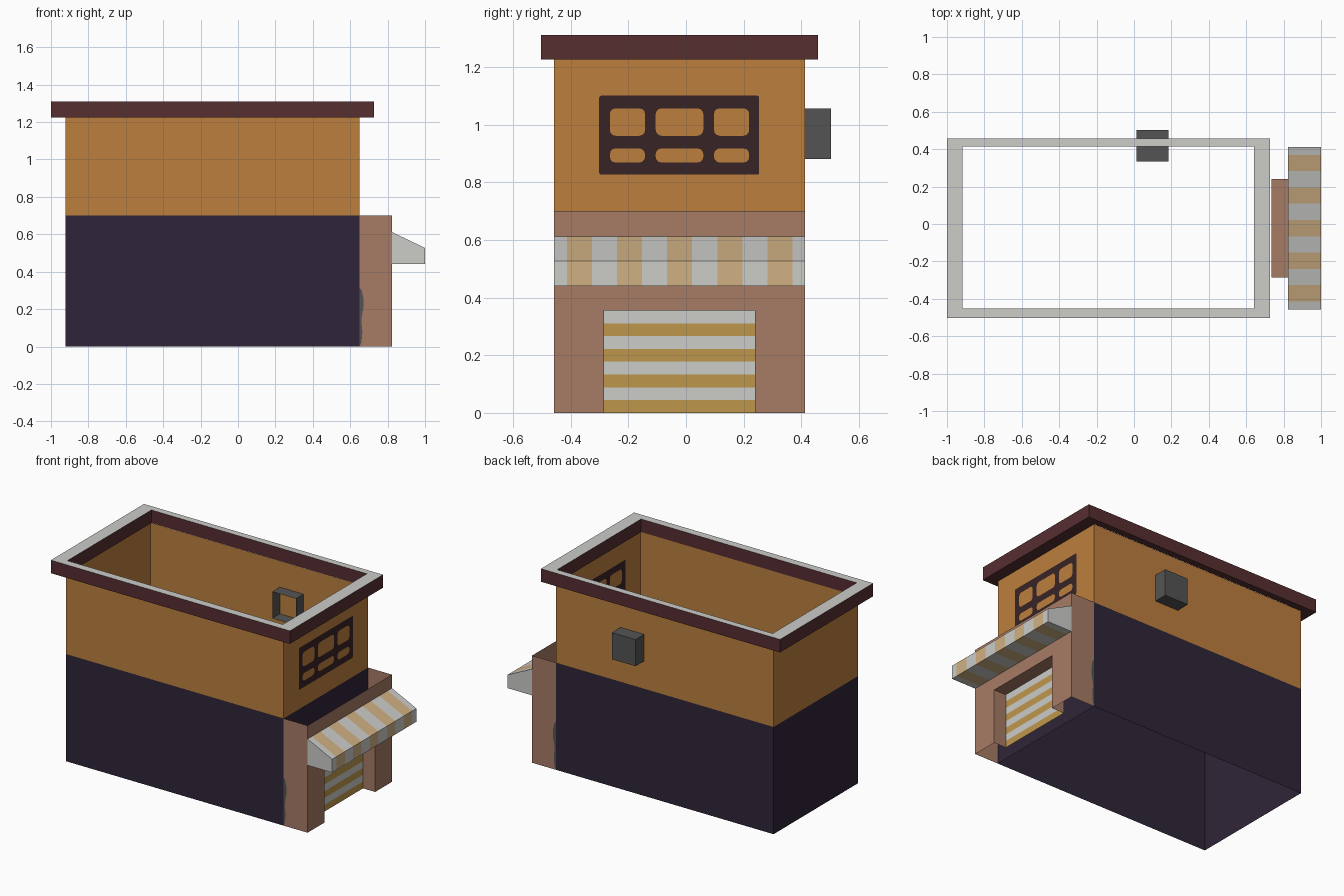
import bpy, bmesh, math

if "Cube" in bpy.data.objects:
    bpy.data.objects.remove(bpy.data.objects["Cube"])


def mat(name, r, g, b):
    lin = lambda c: ((c / 255 + 0.055) / 1.055) ** 2.4 if c > 10 else c / 255 / 12.92
    m = bpy.data.materials.new(name)
    m.diffuse_color = (lin(r), lin(g), lin(b), 1)
    m.use_nodes = True
    m.node_tree.nodes["Principled BSDF"].inputs["Base Color"].default_value = m.diffuse_color
    return m


WHITE = mat("off white", 204, 204, 201)
ORANGE = mat("ochre wall", 188, 127, 61)
PURPLE = mat("dark purple", 47, 36, 56)
MAROON = mat("maroon", 86, 46, 48)
FRAME = mat("dark brown", 56, 36, 38)
CLAY = mat("clay pink", 167, 123, 102)
GOLD = mat("gold", 191, 151, 75)
TAN = mat("tan", 208, 177, 132)
GREY = mat("dark grey", 84, 84, 84)

X0, X1, Y0, Y1 = -0.922, 0.65, -0.457, 0.413   # main wall footprint
ZM, ZT = 0.70, 1.225                           # colour split, wall top


class Part:
    """Collects polygons, each with its own material, into one object."""
    def __init__(self, name):
        self.name, self.bm, self.mats = name, bmesh.new(), []

    def slot(self, m):
        if m not in self.mats:
            self.mats.append(m)
        return self.mats.index(m)

    def face(self, m, *pts):
        f = self.bm.faces.new([self.bm.verts.new(p) for p in pts])
        f.material_index = self.slot(m)

    def ring(self, m, x0, x1, y0, y1, z0, z1, sides=(0, 1, 2, 3), inward=False):
        c = [(x0, y0), (x1, y0), (x1, y1), (x0, y1)]
        for i in sides:
            a, b = c[i], c[(i + 1) % 4]
            if inward:
                a, b = b, a
            self.face(m, (*a, z0), (*b, z0), (*b, z1), (*a, z1))

    def wall_x(self, m, x, y0, y1, z0, z1):
        self.face(m, (x, y0, z0), (x, y1, z0), (x, y1, z1), (x, y0, z1))

    def flat(self, m, x0, x1, y0, y1, z, up=True):
        p = [(x0, y0, z), (x1, y0, z), (x1, y1, z), (x0, y1, z)]
        self.face(m, *(p if up else p[::-1]))

    def done(self):
        bmesh.ops.remove_doubles(self.bm, verts=self.bm.verts[:], dist=1e-5)
        me = bpy.data.meshes.new(self.name)
        self.bm.to_mesh(me)
        self.bm.free()
        for m in self.mats:
            me.materials.append(m)
        ob = bpy.data.objects.new(self.name, me)
        bpy.context.collection.objects.link(ob)


# Main walls: open shell, two colour bands
p = Part("walls")
p.ring(PURPLE, X0, X1, Y0, Y1, 0, ZM)
p.ring(ORANGE, X0, X1, Y0, Y1, ZM, ZT)
p.done()

# Parapet: overhanging square ring with a pale top
p = Part("parapet")
out, inn = (-1.0, 0.727, -0.503, 0.458), (-0.916, 0.641, -0.452, 0.414)
p.ring(MAROON, *out, ZT, 1.31)
p.ring(MAROON, *inn, ZT, 1.31, inward=True)
corners = lambda r: [(r[0], r[2]), (r[1], r[2]), (r[1], r[3]), (r[0], r[3])]
co, ci = corners(out), corners(inn)
for i in range(4):
    j = (i + 1) % 4
    p.face(WHITE, (*co[i], 1.31), (*co[j], 1.31), (*ci[j], 1.31), (*ci[i], 1.31))
    p.face(MAROON, (*ci[i], ZT), (*ci[j], ZT), (*co[j], ZT), (*co[i], ZT))
p.done()

# Shop front: open-topped block with a recessed doorway
XF, XD, D0, D1, DZ = 0.823, 0.735, -0.285, 0.24, 0.355
p = Part("shop_front")
p.ring(CLAY, X1, XF, Y0, Y1, 0, ZM, sides=(0, 2))
p.wall_x(CLAY, XF, Y0, D0, 0, ZM)
p.wall_x(CLAY, XF, D1, Y1, 0, ZM)
p.wall_x(CLAY, XF, D0, D1, DZ, ZM)
p.ring(CLAY, XD, XF, D0, D1, 0, DZ, sides=(0, 2), inward=True)
p.flat(CLAY, XD, XF, D0, D1, DZ, up=False)
p.done()

# Roller shutter with level stripes
p = Part("shutter")
for i in range(8):
    p.wall_x(WHITE if i % 2 else GOLD, XD, D0, D1, i * DZ / 8, (i + 1) * DZ / 8)
p.done()

# Striped awning, half stripes at both ends
p = Part("awning")
prof = [(XF, 0.44), (1.0, 0.44), (1.0, 0.527), (XF, 0.612)]
step = (Y1 - Y0) / 10
ys = [Y0] + [Y0 + step * (k + 0.5) for k in range(10)] + [Y1]
for k in range(11):
    for (xa, za), (xb, zb) in zip(prof, prof[1:]):
        p.face(TAN if k % 2 else WHITE, (xa, ys[k], za), (xb, ys[k], zb),
               (xb, ys[k + 1], zb), (xa, ys[k + 1], za))
p.face(WHITE, *[(x, Y0, z) for x, z in prof])
p.face(WHITE, *[(x, Y1, z) for x, z in prof[::-1]])
p.bm.normal_update()
bmesh.ops.remove_doubles(p.bm, verts=p.bm.verts[:], dist=1e-5)
bmesh.ops.recalc_face_normals(p.bm, faces=p.bm.faces[:])
p.done()

# Wall unit: box through the back wall, open on the inner end
p = Part("wall_unit")
ax = (0.013, 0.184, 0.335, 0.502)
p.ring(GREY, *ax, 0.881, 1.055, sides=(1, 2, 3))
p.flat(GREY, *ax, 1.055)
p.flat(GREY, *ax, 0.881, up=False)
p.done()


# Window frame: thin sheet with rounded panes, seen on both wall sides
def rounded(y0, y1, z0, z1, r, n=3):
    pts = []
    for q, (cy, cz) in enumerate([(y1 - r, z1 - r), (y0 + r, z1 - r),
                                  (y0 + r, z0 + r), (y1 - r, z0 + r)]):
        for s in range(n + 1):
            a = (q + s / n) * math.pi / 2
            pts.append((cy + r * math.cos(a), cz + r * math.sin(a)))
    return pts


loops = [rounded(-0.301, 0.254, 0.826, 1.10, 0.007)]
for y0, y1 in ((-0.264, -0.142), (-0.105, 0.06), (0.097, 0.219)):
    for z0, z1 in ((0.868, 0.917), (0.961, 1.056)):
        loops.append(rounded(y0, y1, z0, z1, 0.02))
p = Part("window_frame")
p.slot(FRAME)
for x, nx in ((X1 + 0.0015, 1), (X1 - 0.0015, -1)):
    edges = []
    for lp in loops:
        vs = [p.bm.verts.new((x, y, z)) for y, z in lp]
        edges += [p.bm.edges.new((vs[i - 1], vs[i])) for i in range(len(vs))]
    res = bmesh.ops.triangle_fill(p.bm, use_beauty=True, use_dissolve=False,
                                  edges=edges, normal=(nx, 0, 0))
    for f in res["geom"]:
        if isinstance(f, bmesh.types.BMFace):
            f.normal_update()
            if f.normal.x * nx < 0:
                f.normal_flip()
p.done()

# Grey patches painted at the foot of the shop front sides
p = Part("side_patches")
patch = [(0.65, 0.0), (0.66, 0.02), (0.665, 0.08), (0.659, 0.14), (0.671, 0.21),
         (0.671, 0.26), (0.66, 0.305), (0.65, 0.315)]
p.face(GREY, *[(x, Y0 - 0.0015, z) for x, z in patch])
p.face(GREY, *[(x, Y1 + 0.0015, z) for x, z in patch[::-1]])
p.done()
